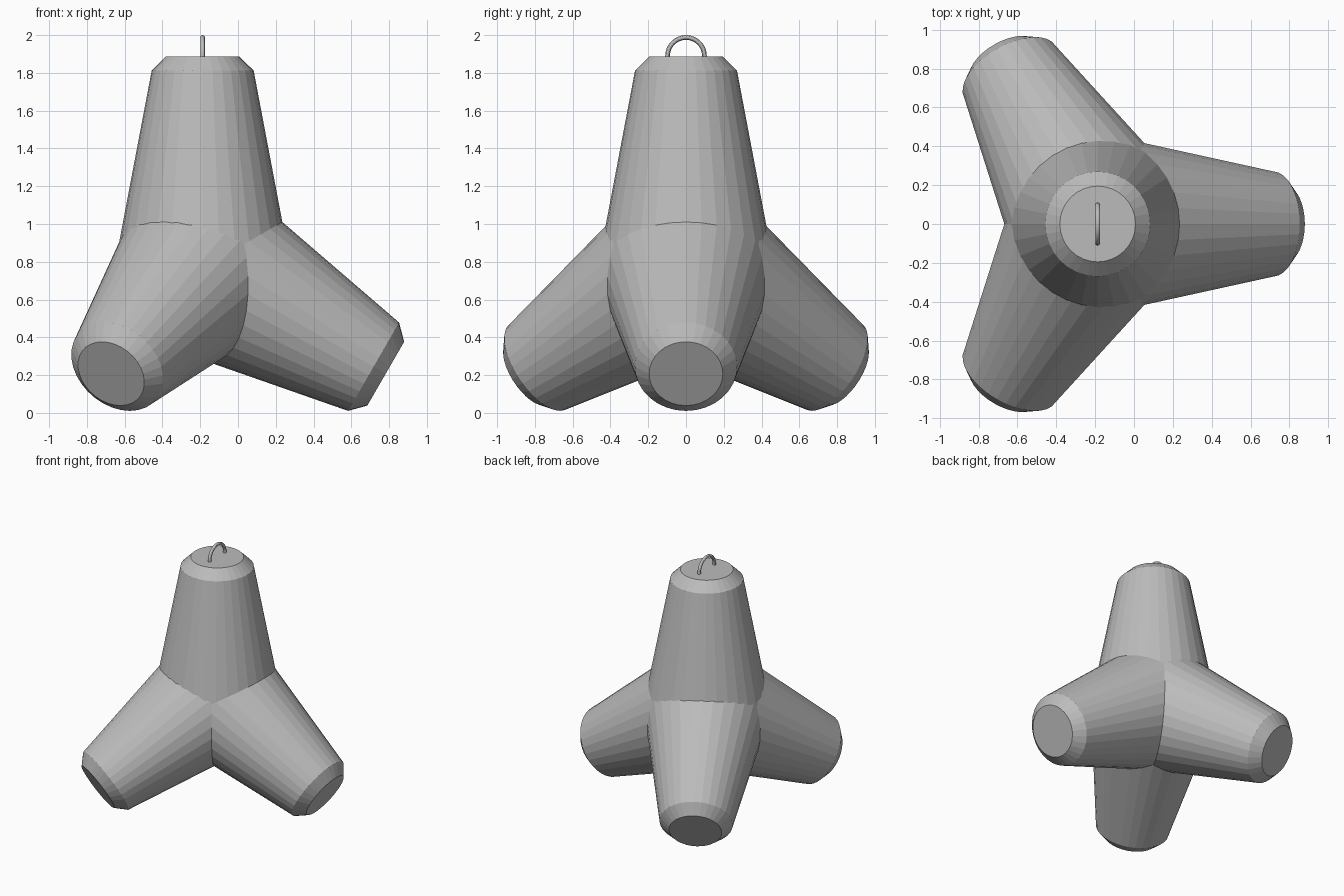
import bpy, math
from mathutils import Vector

if "Cube" in bpy.data.objects:
    bpy.data.objects.remove(bpy.data.objects["Cube"])

SEG = 32
HUB = Vector((-0.187, 0, 0.767))      # point where the four leg axes meet
# leg profile: (radius, distance from hub) - taper, chamfer, flat cap
PROFILE = [(0.468, 0.0), (0.27, 1.045), (0.195, 1.119)]

concrete = bpy.data.materials.new("concrete grey")
concrete.diffuse_color = (0.5, 0.5, 0.5, 1)
concrete.use_nodes = True
concrete.node_tree.nodes["Principled BSDF"].inputs["Base Color"].default_value = concrete.diffuse_color


def leg(name, direction):
    """Tapered round leg with a chamfered end, pointing along direction."""
    verts = [(r * math.cos(2 * math.pi * i / SEG), r * math.sin(2 * math.pi * i / SEG), d)
             for r, d in PROFILE for i in range(SEG)]
    faces = [(k * SEG + i, k * SEG + (i + 1) % SEG,
              (k + 1) * SEG + (i + 1) % SEG, (k + 1) * SEG + i)
             for k in range(len(PROFILE) - 1) for i in range(SEG)]
    last = (len(PROFILE) - 1) * SEG
    faces += [tuple(reversed(range(SEG))), tuple(range(last, last + SEG))]
    mesh = bpy.data.meshes.new(name)
    mesh.from_pydata(verts, [], faces)
    mesh.transform(direction.to_track_quat('Z', 'Y').to_matrix().to_4x4())
    mesh.materials.append(concrete)
    ob = bpy.data.objects.new(name, mesh)
    ob.location = HUB
    bpy.context.collection.objects.link(ob)
    return ob


# upright leg
leg("upper_leg", Vector((0, 0, 1)))

# three splayed legs, 30 degrees below horizontal
tilt = math.radians(30)
for n in range(3):
    a = math.radians(120 * n)
    leg(f"lower_leg_{n + 1}", Vector((math.cos(a) * math.cos(tilt),
                                      math.sin(a) * math.cos(tilt), -math.sin(tilt))))

# lifting ring, lower half buried in the top cap
bpy.ops.mesh.primitive_torus_add(major_radius=0.0975, minor_radius=0.0125,
                                 major_segments=48, minor_segments=12,
                                 location=(HUB.x, 0, 1.89),
                                 rotation=(0, math.pi / 2, 0))
ring = bpy.context.object
ring.name = "lifting_ring"
ring.data.materials.append(concrete)
bpy.ops.object.shade_smooth_by_angle()
